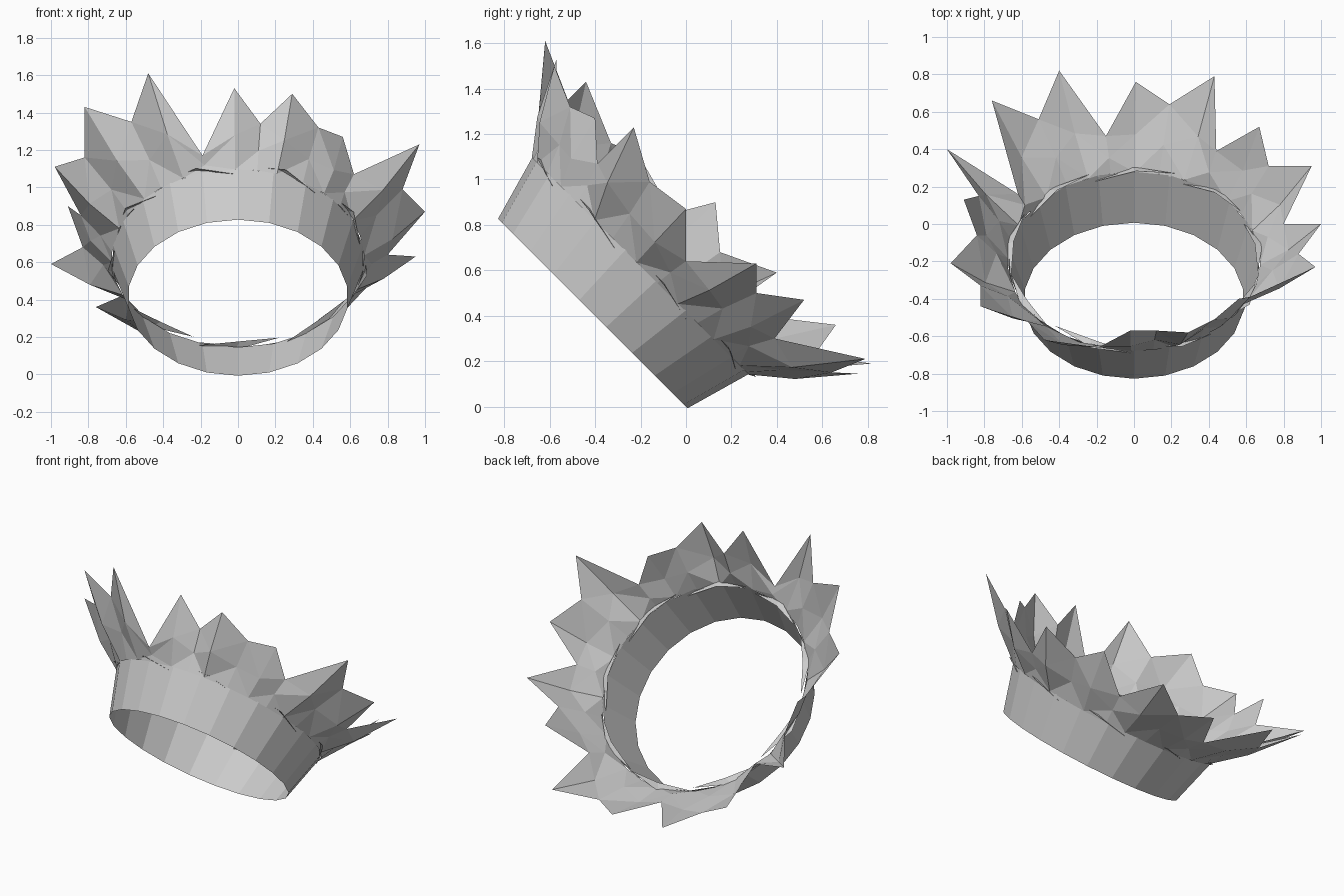
import bpy, bmesh, math
from mathutils import Vector

if "Cube" in bpy.data.objects:
    bpy.data.objects.remove(bpy.data.objects["Cube"])

# The crown leans back 45 degrees: its axis runs along (0, 1, 1)
AXIS = Vector((0, 1, 1)).normalized()
UP = Vector((0, -1, 1)).normalized()
SIDE = Vector((1, 0, 0))
CENTRE = UP * 0.58


def ring_point(angle, radius, height):
    return (CENTRE + SIDE * math.cos(angle) * radius
            + UP * math.sin(angle) * radius + AXIS * height)


def ring_angle(p):
    d = p - CENTRE
    return math.atan2(d.dot(UP), d.x)


def loft(name, rings):
    """Closed strips of triangles between successive rings of points."""
    bm = bmesh.new()
    loops = [[bm.verts.new(p) for p in ring] for ring in rings]
    for a, b in zip(loops, loops[1:]):
        n = len(a)
        for i in range(n):
            bm.faces.new((a[i], a[(i + 1) % n], b[(i + 1) % n], b[i]))
    bmesh.ops.triangulate(bm, faces=bm.faces[:])
    bmesh.ops.recalc_face_normals(bm, faces=bm.faces[:])
    finish(name, bm)


def finish(name, bm):
    mesh = bpy.data.meshes.new(name)
    bm.to_mesh(mesh)
    bm.free()
    bpy.context.collection.objects.link(bpy.data.objects.new(name, mesh))


# Jagged outline, alternating tip and notch, clockwise from the top
OUTLINE = [
    (-.02, -.57, 1.53), (.12, -.57, 1.34), (.29, -.58, 1.50), (.43, -.51, 1.32),
    (.56, -.40, 1.27), (.62, -.39, 1.07), (.97, -.23, 1.23), (.88, -.16, .99),
    (1.0, 0, .87), (.80, 0, .64), (.95, .31, .63), (.72, .31, .50),
    (.67, .52, .47), (.44, .39, .30), (.43, .79, .21), (.19, .64, .15),
    (.01, .76, .145), (-.15, .47, .16), (-.40, .82, .19), (-.51, .56, .22),
    (-.76, .66, .36), (-.62, .16, .42), (-1.0, .40, .59), (-.83, .15, .68),
    (-.91, .13, .90), (-.84, -.06, .85), (-.98, -.21, 1.11), (-.82, -.33, 1.16),
    (-.82, -.44, 1.43), (-.57, -.52, 1.35), (-.48, -.62, 1.61), (-.19, -.66, 1.17),
]
tips = [Vector(p) for p in OUTLINE]
angles = [ring_angle(p) for p in tips]

# Head band, widening towards the spikes
loft("band", [[ring_point(math.tau * (i + .5) / 22, r, h) for i in range(22)]
              for r, h in ((.59, 0), (.675, .30))])

# Flared spikes, creased along each tip
rim = [ring_point(a, .675, .295) for a in angles]
middle = []
for i, (a, p, t) in enumerate(zip(angles, rim, tips)):
    outward = SIDE * math.cos(a) + UP * math.sin(a)
    middle.append(p.lerp(t, .42) + (outward - AXIS) * (.015 if i % 2 == 0 else -.008))
loft("spikes", [rim, middle, tips])

# Thin overlapping folds where spikes meet the band
bm = bmesh.new()
for i in range(9):
    a = math.tau * i / 9 + .2
    start, inner, end, outer = [bm.verts.new(ring_point(a + da, r, h)) for da, r, h in
                                ((0, .665, .27), (.34, .655, .325),
                                 (.66, .67, .33), (.3, .705, .31))]
    bm.faces.new((start, inner, outer))
    bm.faces.new((inner, end, outer))
finish("folds", bm)
